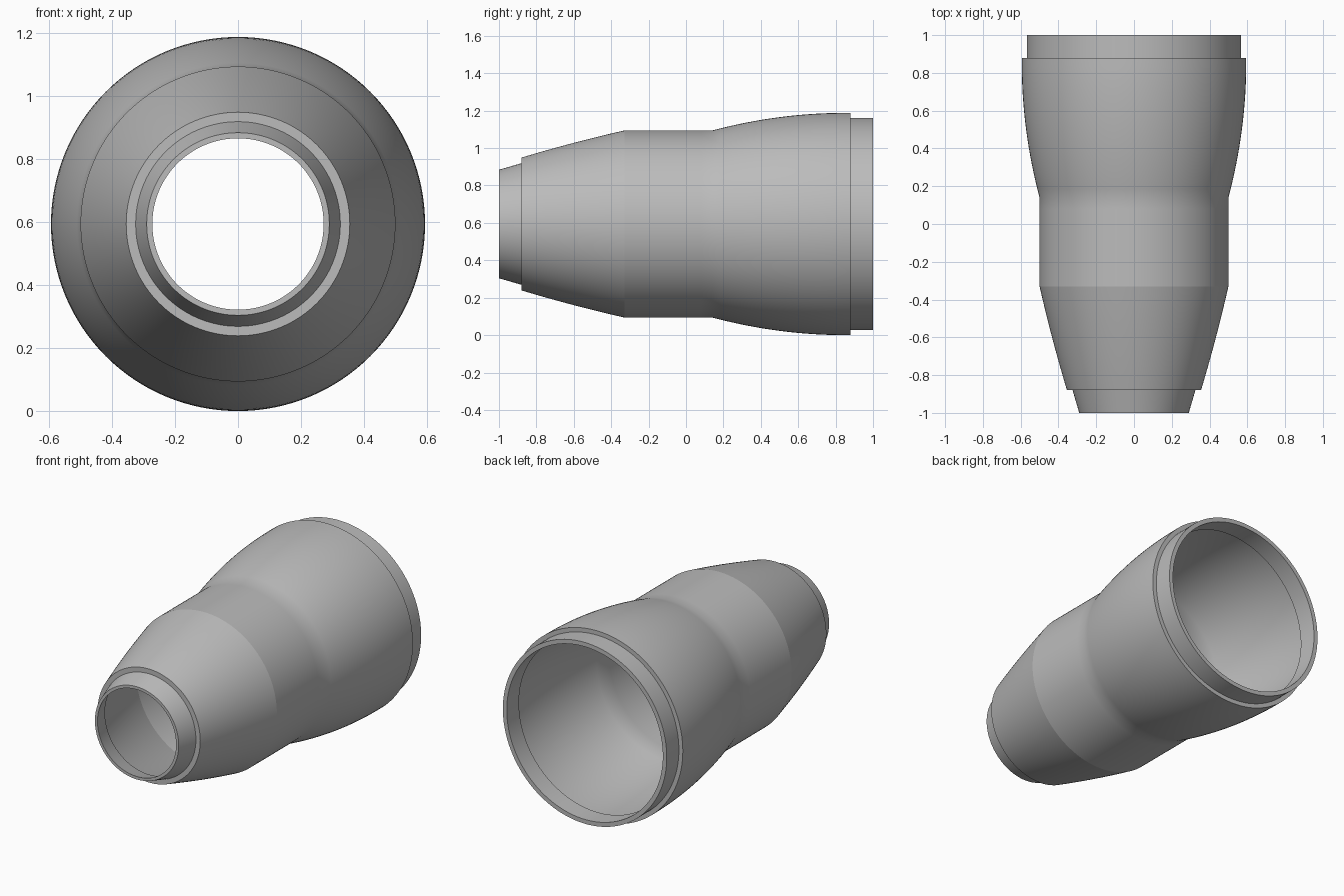
import bpy, bmesh, math
from mathutils import Vector

cube = bpy.data.objects.get("Cube")
if cube:
    bpy.data.objects.remove(cube, do_unlink=True)

SIDES = 128
RADIUS = 0.594      # widest radius, also the height of the axis
TAPER_END = -0.33   # where the nose taper meets the straight waist
WAIST_END = 0.14
SHOULDER = 0.88     # distance of both end lips from the middle


def material(name, rgb):
    mat = bpy.data.materials.new(name)
    mat.use_nodes = True
    colour = (*rgb, 1)
    mat.diffuse_color = colour
    mat.node_tree.nodes["Principled BSDF"].inputs["Base Color"].default_value = colour
    return mat


def taper(r0, r1, steps=8):
    """Slightly bulging nose from the front shoulder to the waist."""
    for i in range(steps + 1):
        t = i / steps
        yield (-SHOULDER + t * (TAPER_END + SHOULDER), r0 + (r1 - r0) * t + 0.02 * t * (1 - t))


def flare(r0, r1, steps=16):
    """Curve from the waist that levels out at the back shoulder."""
    for i in range(steps + 1):
        t = i / steps
        y = WAIST_END + t * (SHOULDER - WAIST_END)
        s = min(1, (y - WAIST_END) / 0.71)
        yield (y, r1 - (r1 - r0) * (1 - s) ** 2)


# Closed wall profile as (distance along y, radius): outside, then back inside
outside = [(-1, 0.29), (-SHOULDER, 0.325), *taper(0.355, 0.5), (0.08, 0.5),
           *flare(0.5, RADIUS), (SHOULDER, 0.567), (1, 0.567)]
inside = [(-1, 0.272), (-SHOULDER, 0.305), *taper(0.33, 0.475), (0.08, 0.475),
          *flare(0.475, 0.567), (SHOULDER, 0.54), (1, 0.54)]
profile = outside + inside[::-1]

# Spin the profile about the lengthwise axis
bm = bmesh.new()
rings = []
for y, r in profile:
    ring = []
    for k in range(SIDES):
        a = 2 * math.pi * k / SIDES
        ring.append(bm.verts.new(Vector((r * math.cos(a), y, RADIUS + r * math.sin(a)))))
    rings.append(ring)
for i, ring in enumerate(rings):
    following = rings[(i + 1) % len(rings)]
    for k in range(SIDES):
        n = (k + 1) % SIDES
        bm.faces.new((ring[k], ring[n], following[n], following[k]))
bmesh.ops.recalc_face_normals(bm, faces=bm.faces)

mesh = bpy.data.meshes.new("reducer_sleeve")
bm.to_mesh(mesh)
bm.free()
sleeve = bpy.data.objects.new("reducer_sleeve", mesh)
bpy.context.collection.objects.link(sleeve)
mesh.materials.append(material("plain grey", (0.5, 0.5, 0.5)))

# Smooth walls, with crisp lips and a crisp crease at the end of the taper
bpy.ops.object.select_all(action='DESELECT')
sleeve.select_set(True)
bpy.context.view_layer.objects.active = sleeve
bpy.ops.object.shade_smooth_by_angle(angle=math.radians(30))
for edge in mesh.edges:
    if all(abs(mesh.vertices[v].co.y - TAPER_END) < 0.001 for v in edge.vertices):
        edge.use_edge_sharp = True
